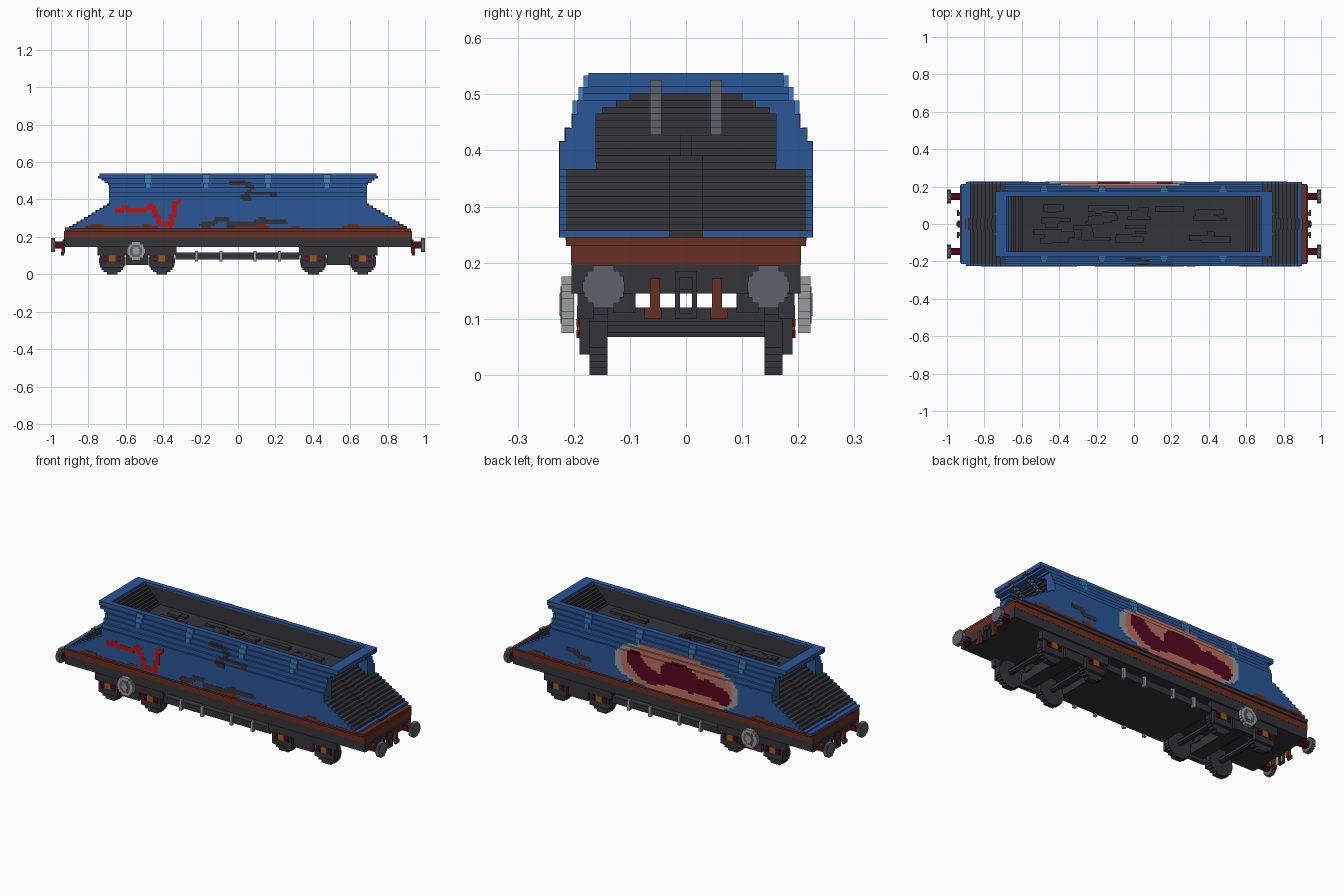
import bpy, bmesh, math, random

if "Cube" in bpy.data.objects:
    bpy.data.objects.remove(bpy.data.objects["Cube"])
random.seed(4)

COLOURS = {
    "blue": (43, 86, 151), "light blue": (66, 128, 190), "dark grey": (53, 52, 57),
    "rust": (104, 47, 33), "grey": (94, 98, 107), "light grey": (156, 156, 156),
    "red": (200, 14, 14), "maroon": (90, 8, 32), "salmon": (188, 112, 97),
    "orange": (155, 92, 22)}
NAMES = list(COLOURS)
MATS = []
for name, rgb in COLOURS.items():
    lin = [((c / 255 + 0.055) / 1.055) ** 2.4 if c > 10 else c / 255 / 12.92 for c in rgb] + [1]
    m = bpy.data.materials.new(name)
    m.use_nodes = True
    m.diffuse_color = lin
    bsdf = next(n for n in m.node_tree.nodes if n.type == "BSDF_PRINCIPLED")
    bsdf.inputs["Base Color"].default_value = lin
    MATS.append(m)


def build(name, boxes):
    """One object from boxes (colour, x0, x1, y0, y1, z0, z1)."""
    used = sorted({b[0] for b in boxes}, key=NAMES.index)
    bm = bmesh.new()
    for col, x0, x1, y0, y1, z0, z1 in boxes:
        verts = bmesh.ops.create_cube(bm, size=1)["verts"]
        for v in verts:
            v.co = (x1 if v.co.x > 0 else x0, y1 if v.co.y > 0 else y0, z1 if v.co.z > 0 else z0)
        for f in {f for v in verts for f in v.link_faces}:
            f.material_index = used.index(col)
    bmesh.ops.recalc_face_normals(bm, faces=bm.faces)
    me = bpy.data.meshes.new(name)
    bm.to_mesh(me)
    bm.free()
    for u in used:
        me.materials.append(MATS[NAMES.index(u)])
    bpy.context.scene.collection.objects.link(bpy.data.objects.new(name, me))


def mirror(boxes, axis):
    """Boxes plus their copies across x (axis 0) or y (axis 1)."""
    out = list(boxes)
    for b in boxes:
        c = list(b)
        i = 1 + axis * 2
        c[i], c[i + 1] = -b[i + 1], -b[i]
        out.append(tuple(c))
    return out


def disc(col, axis, a0, a1, c, z, r, rows):
    """Blocky stepped disc about the x or y axis."""
    out, h = [], 2 * r / rows
    for i in range(rows):
        lo = -r + i * h
        w = math.sqrt(max(r * r - (lo + h / 2) ** 2, 0))
        span = (c - w, c + w, a0, a1) if axis == "y" else (a0, a1, c - w, c + w)
        out.append((col, *span, z + lo, z + lo + h))
    return out


# Hopper shape as functions of height
Z0, DZ, ROWS = 0.245, 0.0122, 24
FLOOR, INNER_Y = 0.435, 0.146


def half_width(z):
    for top, w in ((0.42, 0.225), (0.442, 0.215), (0.463, 0.203), (0.487, 0.193), (0.515, 0.183)):
        if z < top:
            return w
    return 0.174


def half_length(z):
    if z < 0.37:
        return 0.90 - (z - 0.25) / 0.12 * 0.20
    return 0.69 if z < 0.495 else min(0.74, 0.70 + (z - 0.495) * 2.2)


sides, ends, lining, brackets, struts = [], [], [], [], []
for i in range(ROWS):
    z0, z1 = Z0 + i * DZ, Z0 + (i + 1) * DZ
    z = (z0 + z1) / 2
    hw, hl = half_width(z), half_length(z)
    xi, lip = 0.68 - (0.532 - z), INNER_Y + 0.008
    inner = "blue" if i == ROWS - 1 else "dark grey"
    if z < 0.434:
        # stepped end slopes between blue side plates, running in under the hopper
        low = z < 0.37
        y, xs = (0.214, hl) if low else (0.16, 0.70 - (z - 0.37) * 1.67)
        rib = 0.03 if z < 0.388 else 0.01
        sides += mirror([("blue", -hl, hl, y, hw, z0, z1)], 1)
        ends.append(("dark grey" if i else "blue", -xs, xs, -y, y, z0, z1))
        ends += mirror([("dark grey", xs - 0.01, xs + 0.006, -rib, rib, z0, z1)], 0)
    elif z < 0.505:
        # end sheets leaning outwards behind an arched opening
        arch = 0.16 if z < 0.465 else 0.16 - 2 * (z - 0.465)
        ends += mirror([("dark grey", xi, xi + 0.018, -max(arch, lip), max(arch, lip), z0, z1)], 0)
        sides += mirror([("blue", -xi - 0.012, xi + 0.012, lip, hw, z0, z1)], 1)
        sides += mirror(mirror([("blue", xi + 0.012, hl, arch, hw, z0, z1)], 1), 0)
    else:
        # flared rim
        lining += mirror([(inner, xi, xi + 0.01, -lip, lip, z0, z1)], 0)
        sides += mirror([("blue", -hl, hl, lip, hw, z0, z1)], 1)
        sides += mirror([("blue", xi + 0.01, hl, -lip, lip, z0, z1)], 0)
    if z > 0.434:
        lining += mirror([(inner, -xi, xi, INNER_Y, lip, z0, z1)], 1)
    # light rim brackets follow the side steps, grey struts lean out to the rim
    if z > 0.46:
        w = 0.021 if z > 0.485 else 0.014
        brackets += [("light blue", x - w, x + w, hw - 0.01, hw + 0.009, z0, min(z1, 0.534))
                     for x in (-0.48, -0.17, 0.16, 0.475)]
    if 0.43 < z < 0.525:
        xs = 0.60 + (z - 0.43) * 1.4
        struts.append(("grey", xs, max(xs + 0.022, hl + 0.004 if z > 0.495 else 0), 0.044, 0.064, z0, z1))
build("hopper_sides", sides)
build("sloping_ends", ends)
build("hopper_lining", lining)
build("rim_brackets", mirror(brackets, 1))
build("end_struts", mirror(mirror(struts, 0), 1))

# Hopper floor with thin uneven residue
floor = [("dark grey", -0.59, 0.59, -0.15, 0.15, FLOOR - 0.02, FLOOR)]
for _ in range(40):
    x, y = random.uniform(-0.48, 0.48), random.uniform(-0.10, 0.10)
    w, d = random.uniform(0.02, 0.08), random.uniform(0.005, 0.018)
    floor.append(("dark grey", x - w, x + w, y - d, y + d, FLOOR - 0.002, FLOOR + random.uniform(0.008, 0.016)))
build("hopper_floor", floor)

# Underframe, rusty sole bar and end strips
build("underframe", [("dark grey", -0.93, 0.93, -0.204, 0.204, 0.145, 0.196)])
build("sole_bar", [("rust", -0.93, 0.93, -0.205, 0.205, 0.196, 0.232),
                   ("rust", -0.925, 0.925, -0.214, 0.214, 0.23, 0.246)])
build("end_strips", [("blue", -0.926, -0.89, -0.2145, 0.2145, 0.24, 0.25)])


# Painted patches: thin plates laid cell by cell on the stepped sides
def near(x, z, path, r):
    for (ax, az), (bx, bz) in zip(path, path[1:]):
        dx, dz = bx - ax, bz - az
        t = min(max(((x - ax) * dx + (z - az) * dz) / (dx * dx + dz * dz), 0), 1)
        if math.hypot(x - ax - t * dx, z - az - t * dz) < r:
            return True
    return False


def paint(name, side, rule):
    boxes, step = [], 0.0122
    for i in range(ROWS):
        z0 = Z0 + i * DZ
        z = z0 + DZ / 2
        hw, n = half_width(z), int(half_length(z) / step)
        y = sorted((side * (hw - 0.0085), side * (hw + 0.0012)))
        lift = 0.001 if half_width(z + DZ) < hw else 0
        start, last = 0, None
        for k in range(-n, n + 1):
            col = rule((k + 0.5) * step, z) if k < n else None
            if col != last:
                if last:
                    boxes.append((last, start * step, k * step, y[0], y[1], z0, z0 + DZ + lift))
                start, last = k, col
    build(name, boxes)


def rust_edge(x, z):
    wave = math.sin(9 * x + 1) + 0.7 * math.sin(23 * x) + 0.4 * math.sin(41 * x + 2)
    return z < 0.25 + 0.014 * wave


SCRIBBLE = [(-0.645, 0.345), (-0.60, 0.352), (-0.55, 0.338), (-0.50, 0.34), (-0.462, 0.368), (-0.44, 0.33),
            (-0.42, 0.268), (-0.36, 0.264), (-0.35, 0.30), (-0.338, 0.38), (-0.315, 0.386)]
SCARS = [([(-0.04, 0.49), (0.03, 0.488), (0.075, 0.468), (0.065, 0.44), (0.02, 0.41), (0.06, 0.403)], 0.011),
         ([(0.08, 0.435), (0.20, 0.431)], 0.010),
         ([(-0.19, 0.264), (-0.13, 0.27), (-0.11, 0.295), (-0.06, 0.293)], 0.013),
         ([(-0.05, 0.264), (0.08, 0.268), (0.12, 0.287), (0.25, 0.281)], 0.014)]
STAINS = [([(0.165, 0.385), (0.12, 0.335), (0.05, 0.31)], 0.046),
          ([(-0.06, 0.362), (-0.13, 0.37), (-0.19, 0.345)], 0.06),
          ([(-0.28, 0.345), (-0.39, 0.315)], 0.044),
          ([(0.05, 0.30), (-0.06, 0.33), (-0.28, 0.325)], 0.03)]


def front_rule(x, z):
    if near(x, z, SCRIBBLE, 0.013):
        return "red"
    if any(near(x, z, p, r) for p, r in SCARS):
        return "dark grey"
    return "rust" if rust_edge(x, z) else None


def back_rule(x, z):
    if any(near(x, z, p, r) for p, r in STAINS):
        return "maroon"
    d = (abs(x + 0.10) / 0.38) ** 3 + (abs(z - 0.355 - 0.03 * x) / 0.112) ** 3
    if d < 1:
        return "light grey" if d > 0.74 and abs(x + 0.10) > 0.25 else "salmon"
    if near(x, z, [(0.57, 0.33), (0.52, 0.325), (0.50, 0.305), (0.44, 0.31)], 0.014):
        return "dark grey"
    return "rust" if rust_edge(-x, z) else None


paint("front_paint", -1, front_rule)
paint("back_paint", 1, back_rule)

# Bogies: wheels, axles, side frames and axle boxes
for label, bx in (("rear", -0.54), ("front", 0.535)):
    frame = [("dark grey", bx - 0.21, bx + 0.21, 0.165, 0.193, 0.10, 0.147),
             ("dark grey", bx - 0.06, bx + 0.06, 0.165, 0.188, 0.05, 0.11),
             ("dark grey", bx - 0.05, bx + 0.05, 0.09, 0.13, 0.11, 0.147),
             ("dark grey", bx - 0.04, bx + 0.04, 0, 0.17, 0.068, 0.12)]
    wheels, axles = [], []
    for x in (bx - 0.132, bx + 0.132):
        wheels += disc("dark grey", "y", 0.14, 0.172, x, 0.072, 0.072, 12)
        axles += disc("dark grey", "y", -0.145, 0.145, x, 0.082, 0.014, 4)
        frame += [("dark grey", x - 0.06, x + 0.06, 0.165, 0.19, 0.036, 0.11),
                  ("orange", x - 0.018, x + 0.018, 0.18, 0.1945, 0.068, 0.1)]
        for s in (-0.036, 0.036):
            frame += [("maroon", x + s - 0.010, x + s + 0.010, 0.18, 0.1955, z, z + 0.014)
                      for z in (0.066, 0.086)]
    build(label + "_bogie_frame", mirror(frame, 1))
    build(label + "_wheels", mirror(wheels, 1))
    build(label + "_axles", axles)

# Handbrake wheels
hand = disc("light grey", "y", 0.20, 0.222, -0.545, 0.125, 0.05, 8)
hand += disc("grey", "y", 0.215, 0.2235, -0.545, 0.125, 0.033, 6)
hand += disc("light grey", "y", 0.215, 0.225, -0.545, 0.125, 0.02, 4)
build("handbrake_wheels", mirror(hand, 1))

# Under-slung tray and its light hangers
build("under_tray", [("dark grey", -0.335, 0.33, -0.185, 0.185, 0.08, 0.116)])
build("tray_hangers", mirror(mirror([("light grey", x - 0.008, x + 0.008, 0.178, 0.194, 0.068, 0.125)
                                     for x in (0.09, 0.222)], 0), 1))

# Buffers, hoses and coupling hooks at both ends
buffers = disc("grey", "x", 0.978, 1.0, 0.147, 0.157, 0.038, 8)
buffers += disc("maroon", "x", 0.925, 0.98, 0.147, 0.157, 0.019, 4)
build("buffers", mirror(mirror(buffers, 0), 1))
hoses = [("rust", 0.925, 0.945, 0.046, 0.064, 0.11, 0.172), ("rust", 0.935, 0.947, 0.044, 0.074, 0.1, 0.12)]
build("brake_hoses", mirror(mirror(hoses, 0), 1))
hook = [("dark grey", 0.925, 0.937, -0.02, 0.02, 0.145, 0.185),
        ("dark grey", 0.93, 0.95, -0.012, 0.012, 0.152, 0.174),
        ("dark grey", 0.93, 0.945, -0.02, -0.011, 0.1, 0.15),
        ("dark grey", 0.93, 0.945, 0.011, 0.02, 0.1, 0.15),
        ("dark grey", 0.93, 0.945, -0.02, 0.02, 0.1, 0.11)]
build("coupling_hooks", mirror(hook, 0))
